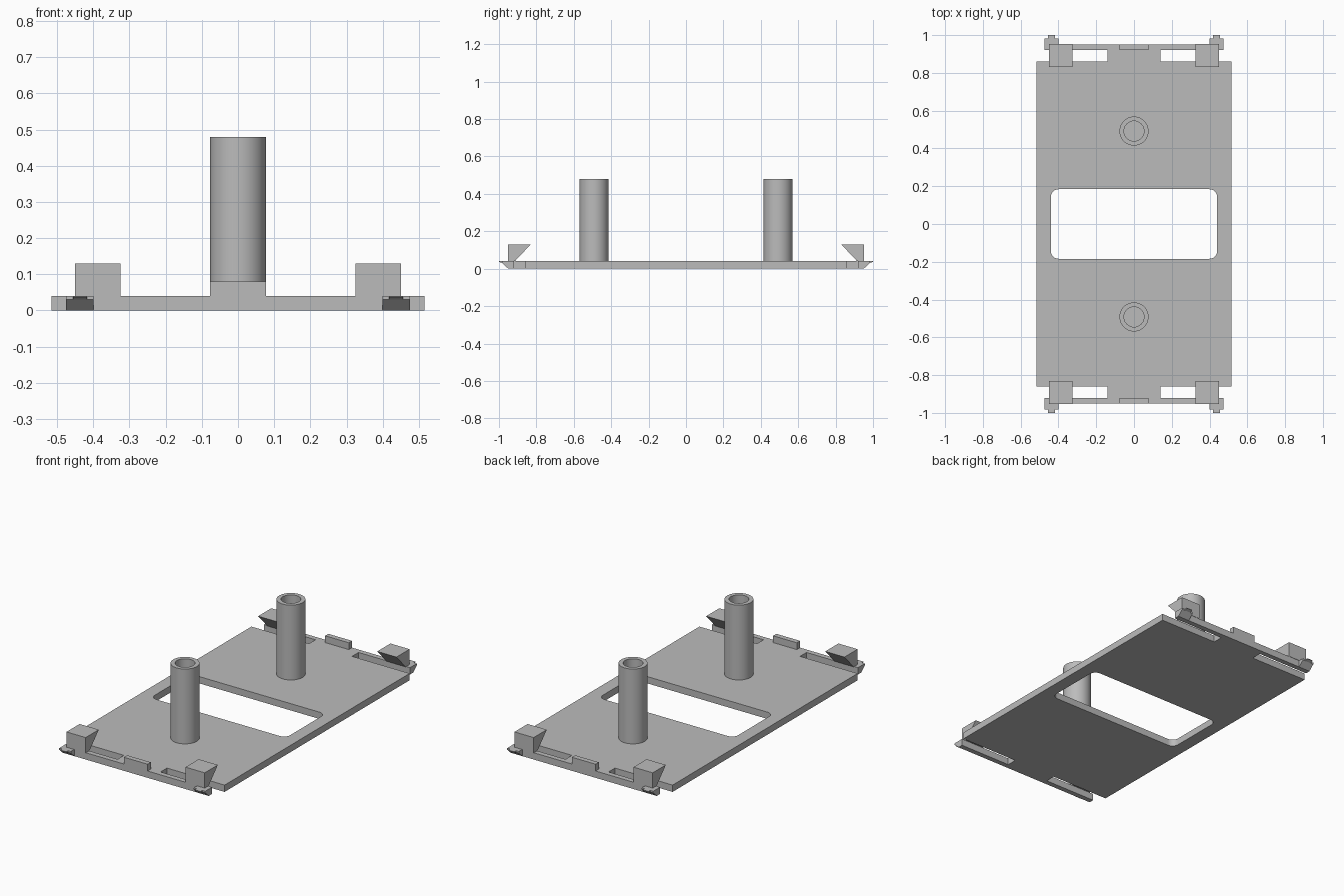
import bpy, bmesh, math
from mathutils import Matrix

cube = bpy.data.objects.get("Cube")
if cube:
    bpy.data.objects.remove(cube, do_unlink=True)

grey = bpy.data.materials.new("plain grey")
grey.use_nodes = True
colour = (0.5, 0.5, 0.5, 1)
grey.diffuse_color = colour
grey.node_tree.nodes["Principled BSDF"].inputs["Base Color"].default_value = colour

# Maps a profile drawn in (y, z) so that it is extruded along x
SIDEWAYS = Matrix(((0, 0, 1, 0), (1, 0, 0, 0), (0, 1, 0, 0), (0, 0, 0, 1)))


def prism(name, loops, start, end, matrix=Matrix(), mirror=(False, False)):
    """Extrude an outline (later loops are holes), optionally mirrored in x and y."""
    bm = bmesh.new()
    for loop in loops:
        verts = [bm.verts.new((u, v, start)) for u, v in loop]
        for a, b in zip(verts, verts[1:] + verts[:1]):
            bm.edges.new((a, b))
    bmesh.ops.triangle_fill(bm, edges=bm.edges[:], use_beauty=True, normal=(0, 0, 1))
    grown = bmesh.ops.extrude_face_region(bm, geom=bm.faces[:], use_keep_orig=True)
    moved = [g for g in grown["geom"] if isinstance(g, bmesh.types.BMVert)]
    bmesh.ops.translate(bm, verts=moved, vec=(0, 0, end - start))
    bm.transform(matrix)
    bmesh.ops.recalc_face_normals(bm, faces=bm.faces[:])
    mesh = bpy.data.meshes.new(name)
    bm.to_mesh(mesh)
    bm.free()
    mesh.materials.append(grey)
    ob = bpy.data.objects.new(name, mesh)
    bpy.context.collection.objects.link(ob)
    if any(mirror):
        mod = ob.modifiers.new("Mirror", "MIRROR")
        mod.use_axis = (mirror[0], mirror[1], False)
        mod.use_mirror_merge = False
    bpy.ops.object.select_all(action="DESELECT")
    ob.select_set(True)
    bpy.context.view_layer.objects.active = ob
    bpy.ops.object.shade_smooth_by_angle(angle=math.radians(30))
    return ob


def arc(cx, cy, r, start, sweep, steps):
    return [(cx + r * math.cos(math.radians(start + sweep * i / steps)),
             cy + r * math.sin(math.radians(start + sweep * i / steps)))
            for i in range(steps + 1)]


def circle(cy, r):
    return arc(0, cy, r, 0, 360, 48)[:-1]


# Base plate with narrow necks carrying a flexible bar at each end
T = 0.04
quarter = [(0.515, 0.86), (0.14, 0.86), (0.14, 0.92), (0.475, 0.92), (0.475, 0.95)]
half = quarter + [(-x, y) for x, y in reversed(quarter)]
outline = half + [(-x, -y) for x, y in half]

# Rounded window in the middle
W, H, R = 0.44, 0.184, 0.04
window = []
for sx, sy, a in ((1, 1, 0), (-1, 1, 90), (-1, -1, 180), (1, -1, 270)):
    window += arc(sx * (W - R), sy * (H - R), R, a, 90, 8)
prism("base_plate", [outline, window], 0, T)

# Hollow posts
prism("hollow_post", [circle(0.492, 0.077), circle(0.492, 0.053)], T, 0.48,
      mirror=(False, True))

# Raised stop in the middle of each bar
stop = [(0.92, T), (0.95, T), (0.95, 0.08), (0.92, 0.08)]
prism("centre_stop", [stop], -0.077, 0.077, SIDEWAYS, (False, True))

# Wedge hooks leaning inwards
hook = [(0.915, T), (0.952, T), (0.952, 0.13), (0.83, 0.13)]
prism("wedge_hook", [hook], 0.325, 0.45, SIDEWAYS, (True, True))

# Chamfered latch tabs with a small nib on the tip
tab = [(0.925, 0), (0.95, 0), (0.983, 0.03), (0.983, T), (0.925, T)]
prism("latch_tab", [tab], 0.40, 0.475, SIDEWAYS, (True, True))
nib = [(0.983, 0.03), (1.0, 0.037), (1.0, T), (0.983, T)]
prism("latch_nib", [nib], 0.418, 0.456, SIDEWAYS, (True, True))
